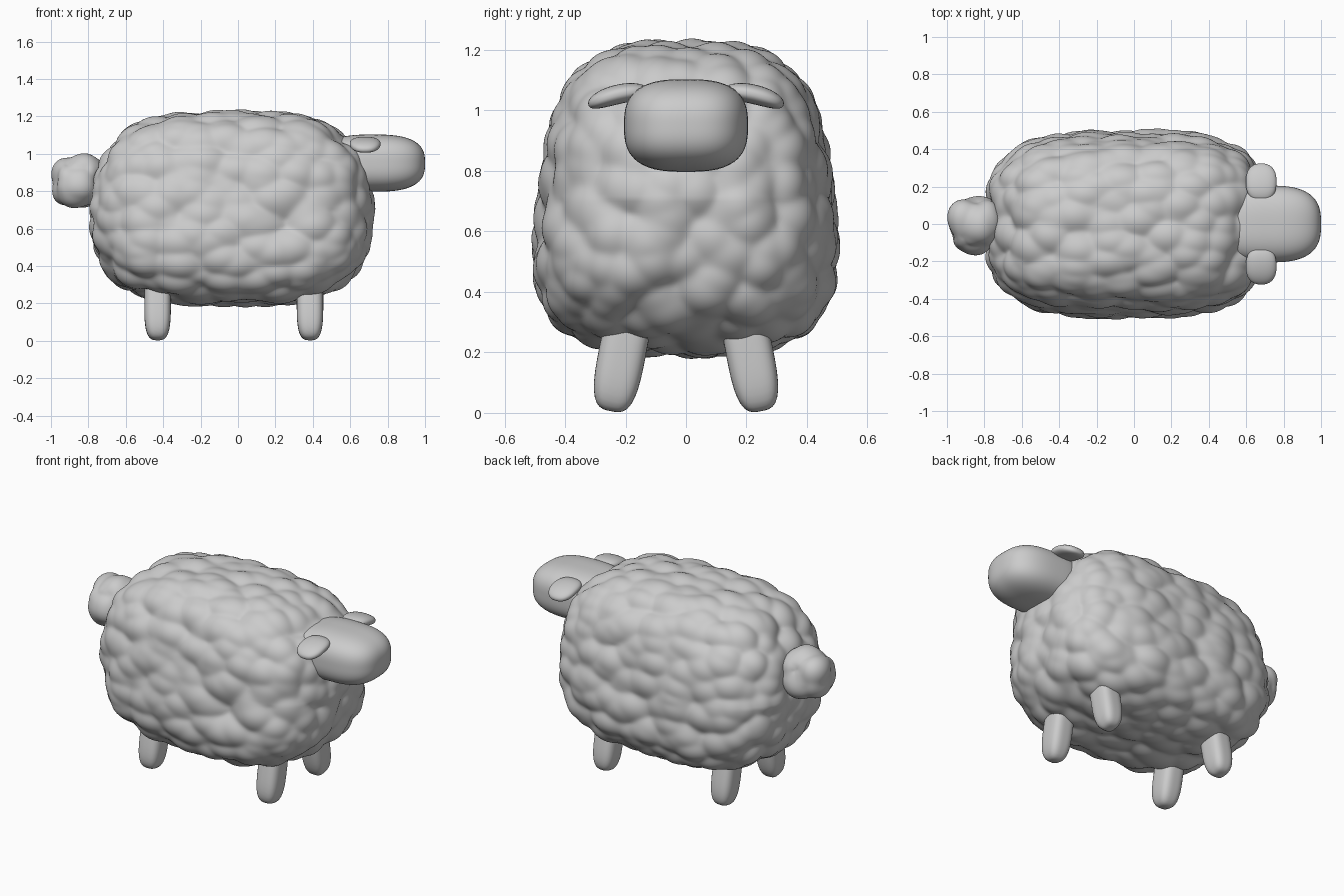
import bpy, bmesh
from mathutils import Vector, Matrix, noise
from math import exp, log, radians

if "Cube" in bpy.data.objects:
    bpy.data.objects.remove(bpy.data.objects["Cube"])


def lump(p):
    """Rounded cell height at p: high in cell centres, low in the creases."""
    dists = noise.voronoi(p)[0]
    d = -log(sum(exp(-9 * k) for k in dists)) / 9
    return 0.3 - max(d, 0) * d


def blob(name, centre, half, power=2.0, detail=4, shape=None, rot=None,
         wool=0.0, cells=(1, 1, 1)):
    """Smooth rounded box, optionally reshaped, rotated and covered in lumps."""
    bm = bmesh.new()
    bmesh.ops.create_icosphere(bm, subdivisions=detail, radius=1)
    for v in bm.verts:
        u = v.co / sum(abs(c) ** power for c in v.co) ** (1 / power)
        if shape:
            u = shape(u)
        v.co = Vector(u[i] * half[i] for i in range(3))
    bm.normal_update()
    if wool:
        moved = [v.co + v.normal * wool *
                 lump(Vector(v.co[i] * cells[i] + 7.3 for i in range(3)))
                 for v in bm.verts]
        for v, co in zip(bm.verts, moved):
            v.co = co
    bm.transform(Matrix.Translation(centre) @ (rot or Matrix()))
    for f in bm.faces:
        f.smooth = True
    mesh = bpy.data.meshes.new(name)
    bm.to_mesh(mesh)
    bm.free()
    ob = bpy.data.objects.new(name, mesh)
    bpy.context.collection.objects.link(ob)
    return ob


# Woolly body, narrower towards the back line
def body_shape(u):
    return Vector((u.x * (1 - 0.09 * max(u.z, -0.5 * u.z)), u.y * (1 - 0.11 * u.z), u.z))


blob("body", (-0.035, 0, 0.708), (0.754, 0.482, 0.512), 3.2, 7, body_shape,
     wool=0.06, cells=(6.5, 8.5, 8.5))

# Lumpy tail
blob("tail", (-0.855, 0, 0.855), (0.126, 0.148, 0.13), 2.7, 5,
     wool=0.075, cells=(6.5, 6.5, 6.5))

# Smooth head
blob("head", (0.72, 0, 0.95), (0.28, 0.205, 0.153), 2.8, 5)


# Drooping ears and splayed legs, one per side
def ear_shape(side):
    return lambda u: Vector((u.x, u.y, u.z - 0.35 * u.y * u.y))


for side, label in ((1, "left"), (-1, "right")):
    blob(f"{label}_ear", (0.68, side * 0.225, 1.053), (0.082, 0.103, 0.032), 2.4, 4,
         ear_shape(side), Matrix.Rotation(radians(-13 * side), 4, 'X'))
    for x, end in ((0.385, "front"), (-0.43, "back")):
        blob(f"{end}_{label}_leg", (x, side * 0.21, 0.202), (0.071, 0.078, 0.2), 3.2, 4,
             rot=Matrix.Rotation(radians(11 * side), 4, 'X'))
